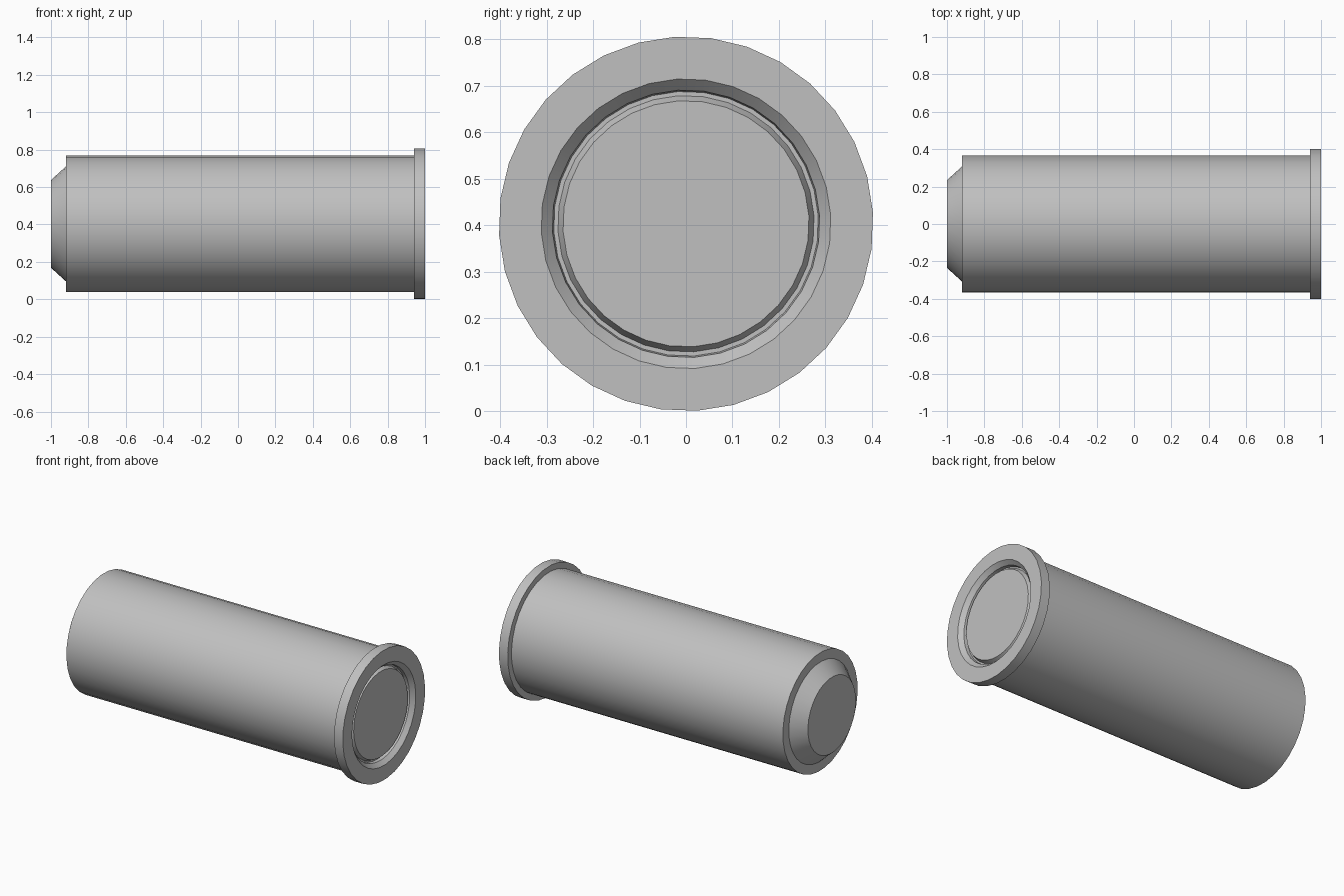
import bpy
import bmesh
from math import cos, sin, tau, radians

SIDES = 32
PHASE = radians(3.5)
AXIS_Z = 0.403

cube = bpy.data.objects.get("Cube")
if cube:
    bpy.data.objects.remove(cube, do_unlink=True)

grey = bpy.data.materials.new("plain grey")
grey.use_nodes = True
colour = (0.53, 0.53, 0.53, 1)
grey.diffuse_color = colour
grey.node_tree.nodes["Principled BSDF"].inputs["Base Color"].default_value = colour


def lathe(name, profile):
    """Revolve (x, radius) points around the long axis; radius 0 caps an end."""
    bm = bmesh.new()
    rings = []
    for x, r in profile:
        ring = []
        for i in range(SIDES):
            a = PHASE + tau * i / SIDES
            ring.append(bm.verts.new((x, r * cos(a), AXIS_Z + r * sin(a))))
        rings.append(ring)
    for a, b in zip(rings, rings[1:]):
        for i in range(SIDES):
            j = (i + 1) % SIDES
            bm.faces.new((a[i], b[i], b[j], a[j]))
    # collapse the end points into a single flat cap
    bmesh.ops.remove_doubles(bm, verts=bm.verts, dist=1e-5)
    bmesh.ops.dissolve_limit(bm, angle_limit=radians(0.5),
                             verts=bm.verts, edges=bm.edges)
    # profiles run from -x to +x on the outside, so flip to face outward
    bmesh.ops.reverse_faces(bm, faces=bm.faces)
    mesh = bpy.data.meshes.new(name)
    bm.to_mesh(mesh)
    bm.free()
    mesh.materials.append(grey)
    obj = bpy.data.objects.new(name, mesh)
    bpy.context.collection.objects.link(obj)
    bpy.ops.object.select_all(action="DESELECT")
    obj.select_set(True)
    bpy.context.view_layer.objects.active = obj
    bpy.ops.object.shade_smooth_by_angle(angle=radians(20))
    return obj


# Long barrel with a tapered nose on the -x end
lathe("barrel", [(-1, 0), (-1, 0.235), (-0.92, 0.308),
                 (-0.92, 0.366), (0.94, 0.366)])

# Wide collar with a sloped recess in its +x face
lathe("collar", [(0.94, 0.366), (0.94, 0.403), (1, 0.403), (1, 0.312),
                 (0.975, 0.288), (0.955, 0.285), (0.955, 0.276)])

# Slightly chamfered plug sitting inside the recess
lathe("plug", [(0.955, 0.276), (0.978, 0.265), (0.978, 0)])
